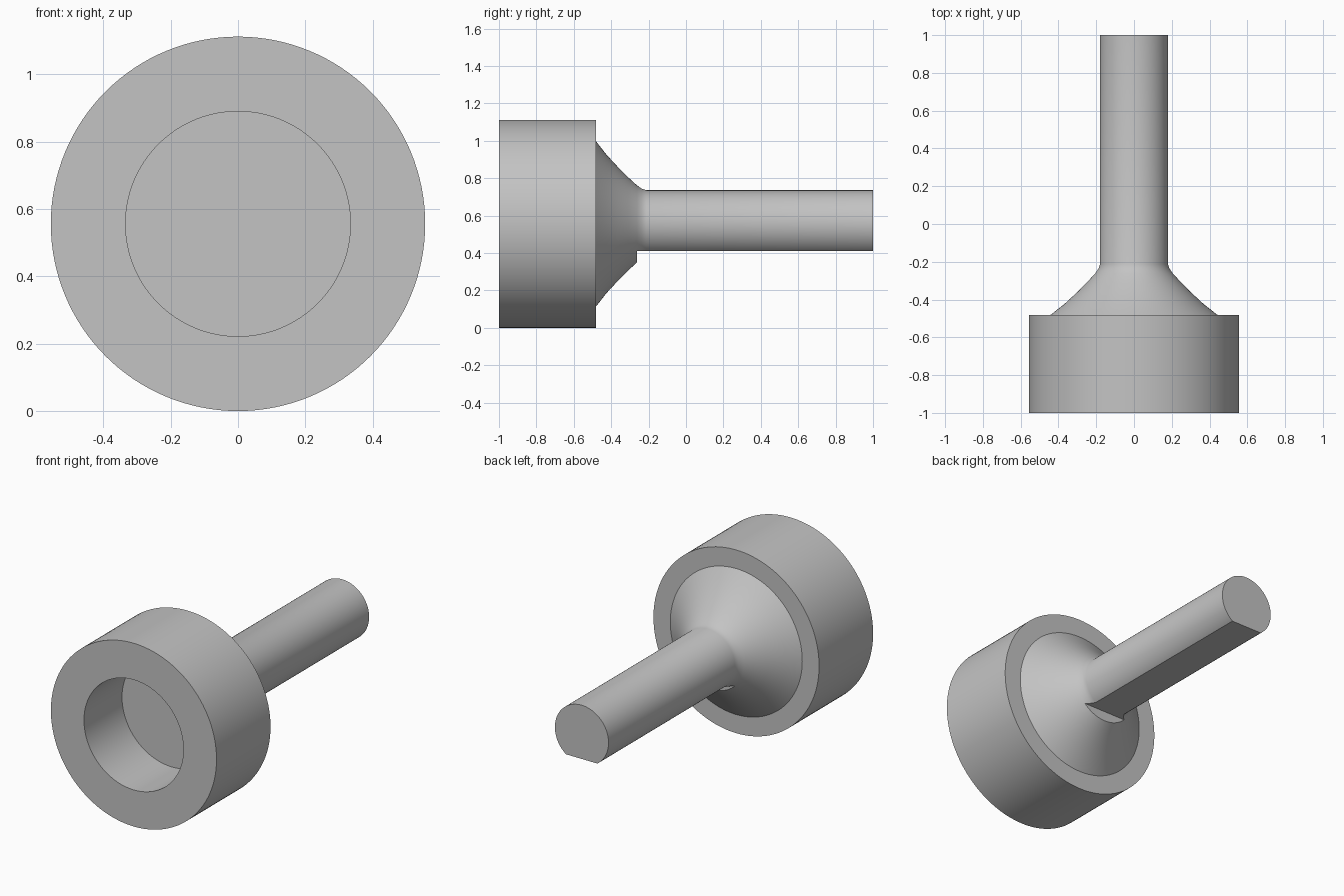
import bpy, bmesh, math
from mathutils import Vector

cube = bpy.data.objects.get("Cube")
if cube:
    bpy.data.objects.remove(cube, do_unlink=True)

AXIS_Z = 0.556
SIDES = 128

grey = bpy.data.materials.new("plain grey")
grey.use_nodes = True
colour = (0.55, 0.55, 0.55, 1)
grey.diffuse_color = colour
grey.node_tree.nodes["Principled BSDF"].inputs["Base Color"].default_value = colour


def make_object(name, bm):
    bmesh.ops.recalc_face_normals(bm, faces=bm.faces)
    mesh = bpy.data.meshes.new(name)
    bm.to_mesh(mesh)
    bm.free()
    obj = bpy.data.objects.new(name, mesh)
    bpy.context.collection.objects.link(obj)
    mesh.materials.append(grey)
    return obj


def lathe(name, profile):
    """Spin (radius, y) points around the lengthwise axis."""
    bm = bmesh.new()
    verts = [bm.verts.new((r, y, AXIS_Z)) for r, y in profile]
    edges = [bm.edges.new(pair) for pair in zip(verts, verts[1:])]
    bmesh.ops.spin(bm, geom=verts + edges, cent=(0, 0, AXIS_Z), axis=(0, 1, 0),
                   angle=math.tau, steps=SIDES)
    bmesh.ops.remove_doubles(bm, verts=bm.verts, dist=0.0005)
    return make_object(name, bm)


# Socket head with blind bore, concave flare and round shaft in one turned piece
bore = [(0, -0.635), (0.334, -0.635), (0.334, -1)]
head = [(0.556, -1), (0.556, -0.482)]
flare = [(0.443, -0.482), (0.37, -0.425), (0.30, -0.36), (0.25, -0.31),
         (0.206, -0.262), (0.188, -0.236), (0.18, -0.212)]
shaft = [(0.18, 1), (0, 1)]
body = lathe("socket_with_shaft", bore + head + flare + shaft)

# Flat along the underside of the shaft, biting slightly into the flare
bm = bmesh.new()
bmesh.ops.create_cube(bm, size=1)
bmesh.ops.scale(bm, vec=(1, 1.462, 0.4), verts=bm.verts)
bmesh.ops.translate(bm, vec=Vector((0, 0.469, 0.21)), verts=bm.verts)
cutter = make_object("flat_cutter", bm)
cutter.hide_render = True

cut = body.modifiers.new("shaft_flat", 'BOOLEAN')
cut.operation = 'DIFFERENCE'
cut.solver = 'EXACT'
cut.object = cutter

bpy.ops.object.select_all(action='DESELECT')
body.select_set(True)
bpy.context.view_layer.objects.active = body
bpy.ops.object.modifier_apply(modifier=cut.name)
bpy.data.objects.remove(cutter, do_unlink=True)
bpy.ops.object.shade_smooth_by_angle(angle=math.radians(30))
